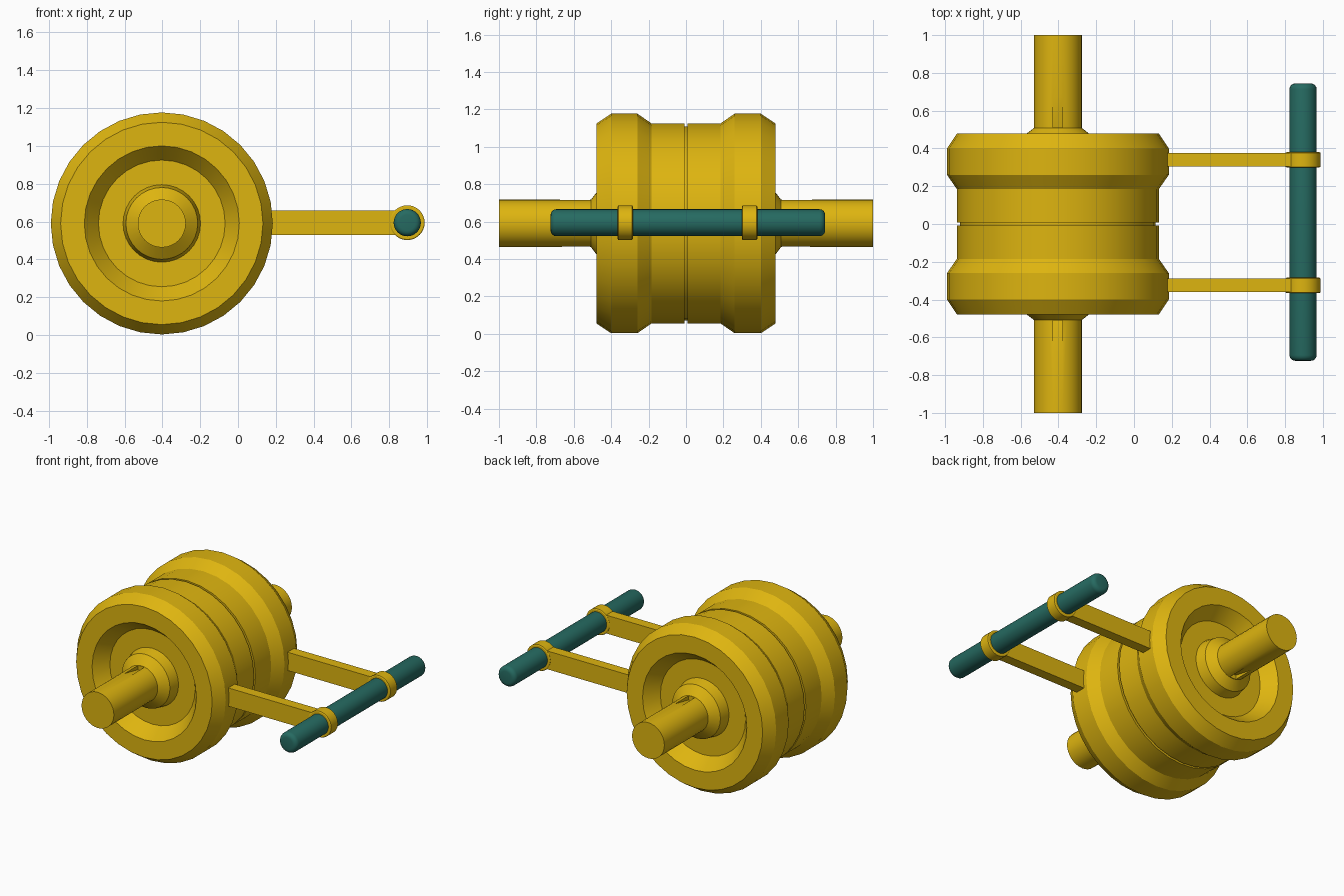
import bpy, bmesh, math

if "Cube" in bpy.data.objects:
    bpy.data.objects.remove(bpy.data.objects["Cube"])

AXIS_X, AXIS_Z = -0.403, 0.59
BAR_X, BAR_Z = 0.895, 0.594


def material(name, rgb):
    m = bpy.data.materials.new(name)
    m.use_nodes = True
    m.diffuse_color = (*rgb, 1)
    m.node_tree.nodes["Principled BSDF"].inputs["Base Color"].default_value = (*rgb, 1)
    return m


yellow = material("machine yellow", (0.73, 0.46, 0.005))
teal = material("dark teal", (0.019, 0.145, 0.12))


def make(name, bm, mat, loc):
    bmesh.ops.recalc_face_normals(bm, faces=bm.faces)
    me = bpy.data.meshes.new(name)
    bm.to_mesh(me)
    bm.free()
    me.materials.append(mat)
    ob = bpy.data.objects.new(name, me)
    ob.location = loc
    bpy.context.collection.objects.link(ob)
    return ob


def smooth(ob):
    bpy.ops.object.select_all(action="DESELECT")
    ob.select_set(True)
    bpy.context.view_layer.objects.active = ob
    bpy.ops.object.shade_smooth_by_angle(angle=math.radians(29))


def lathe(name, profile, mat, loc, n=32):
    """Solid of revolution about y from (y, radius) pairs, capped at both ends."""
    bm = bmesh.new()
    rings = []
    for y, r in profile:
        rings.append([bm.verts.new((r * math.cos(a), y, r * math.sin(a)))
                      for a in (2 * math.pi * i / n for i in range(n))])
    for a, b in zip(rings, rings[1:]):
        for i in range(n):
            j = (i + 1) % n
            bm.faces.new((a[i], a[j], b[j], b[i]))
    bm.faces.new(rings[0])
    bm.faces.new(rings[-1])
    return make(name, bm, mat, loc)


def box(name, size, mat, loc):
    bm = bmesh.new()
    bmesh.ops.create_cube(bm, size=1)
    bmesh.ops.scale(bm, vec=size, verts=bm.verts)
    return make(name, bm, mat, loc)


# Drum with rims, dished ends, hubs and shaft: half profile mirrored about y = 0
half = [(0.008, 0.518), (0.008, 0.535), (0.185, 0.535), (0.26, 0.587),
        (0.40, 0.587), (0.478, 0.535), (0.478, 0.41), (0.385, 0.335),
        (0.385, 0.205), (0.46, 0.19), (0.508, 0.127), (1.0, 0.127)]
drum = lathe("drum_and_shaft", [(-y, r) for y, r in reversed(half)] + half,
             yellow, (AXIS_X, 0, AXIS_Z))

# Tapered key slots above and below the shaft at both ends
bm = bmesh.new()
for end in (-1, 1):
    for side in (-1, 1):
        wedge = [(0.512, 0.16), (0.512, 0.095), (0.675, 0.127), (0.675, 0.16)]
        a, b = [[bm.verts.new((x, end * y, side * z)) for y, z in wedge]
                for x in (-0.025, 0.025)]
        bm.faces.new(a)
        bm.faces.new(b)
        for i in range(4):
            j = (i + 1) % 4
            bm.faces.new((a[i], a[j], b[j], b[i]))
cutter = make("slot_cutter", bm, yellow, drum.location)
cutter.hide_render = True
mod = drum.modifiers.new("slots", "BOOLEAN")
mod.operation, mod.solver, mod.object = "DIFFERENCE", "EXACT", cutter
bpy.context.view_layer.objects.active = drum
bpy.ops.object.modifier_apply(modifier="slots")
bpy.data.objects.remove(cutter)
smooth(drum)

# Two arms, each ending in a collar around the grip bar
for name, y in (("front", -0.325), ("back", 0.34)):
    box(name + "_arm", (0.72, 0.072, 0.13), yellow, (0.48, y, BAR_Z))
    smooth(lathe(name + "_collar", [(-0.041, 0.086), (-0.037, 0.092), (0.037, 0.092), (0.041, 0.086)],
                 yellow, (BAR_X, y, BAR_Z)))

# Grip bar with rounded ends
L, R, B = 0.734, 0.072, 0.03
tip = [(L - B + B * math.sin(t), R - B + B * math.cos(t))
       for t in (math.pi / 2 * k / 4 for k in range(5))]
smooth(lathe("grip_bar", [(-y, r) for y, r in reversed(tip)] + tip, teal,
             (BAR_X, 0.01, BAR_Z)))
